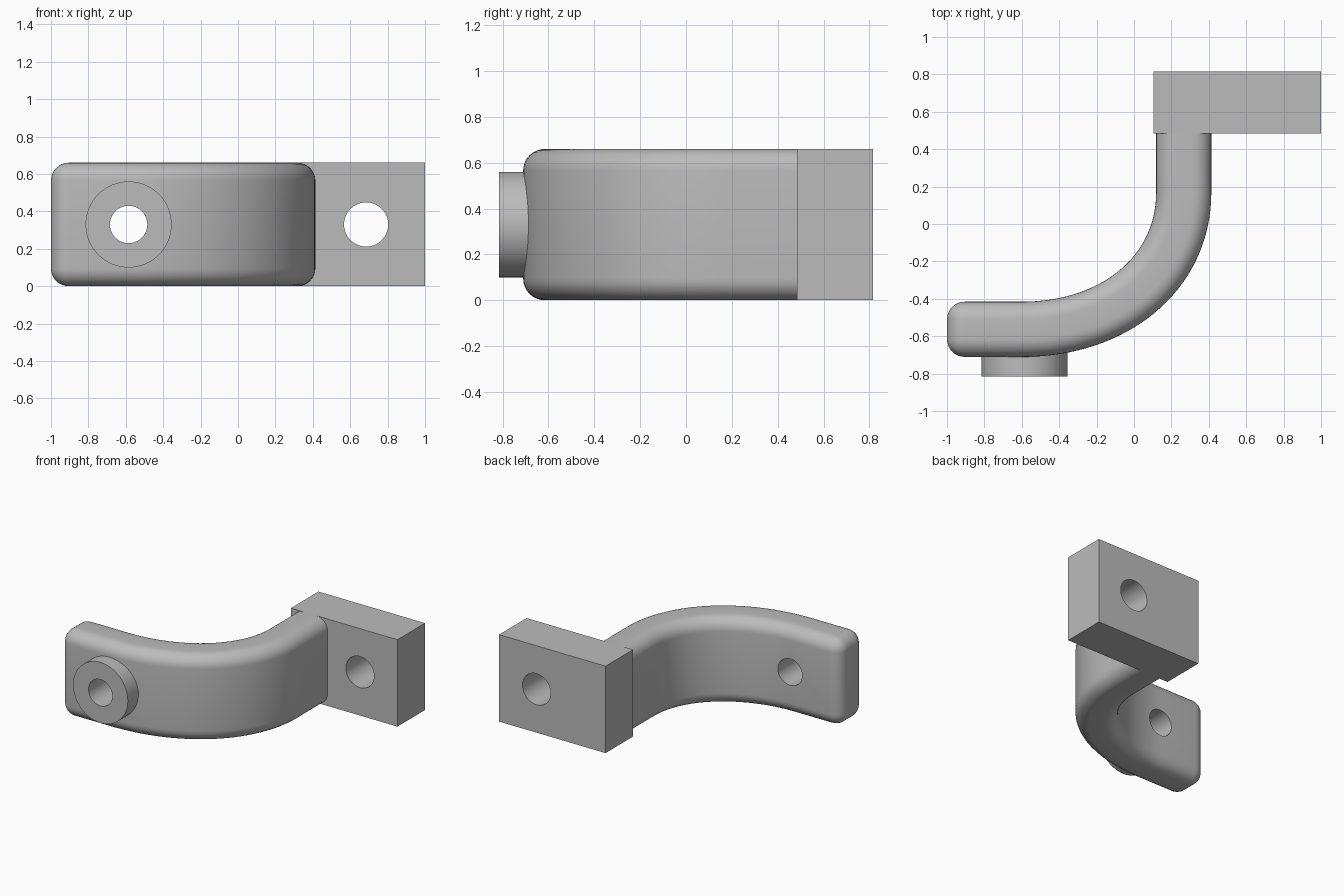
import bpy, bmesh, math
from mathutils import Vector
from mathutils.geometry import interpolate_bezier

if "Cube" in bpy.data.objects:
    bpy.data.objects.remove(bpy.data.objects["Cube"], do_unlink=True)

HEIGHT, THICK, ROUND = 0.66, 0.295, 0.095
MID = HEIGHT / 2

grey = bpy.data.materials.new("plain grey")
grey.use_nodes = True
colour = (0.5, 0.5, 0.5, 1)
grey.diffuse_color = colour
grey.node_tree.nodes["Principled BSDF"].inputs["Base Color"].default_value = colour


def finish(bm, name):
    bmesh.ops.recalc_face_normals(bm, faces=bm.faces)
    mesh = bpy.data.meshes.new(name)
    bm.to_mesh(mesh)
    bm.free()
    mesh.materials.append(grey)
    obj = bpy.data.objects.new(name, mesh)
    bpy.context.collection.objects.link(obj)
    return obj


def cylinder(name, x, y0, y1, radius):
    """Solid cylinder running along y."""
    bm = bmesh.new()
    rings = []
    for y in (y0, y1):
        ring = []
        for i in range(64):
            a = math.tau * i / 64
            ring.append(bm.verts.new((x + radius * math.cos(a), y, MID + radius * math.sin(a))))
        rings.append(ring)
    skin(bm, rings)
    return finish(bm, name)


def skin(bm, rings):
    """Join successive rings with quads and cap both ends."""
    for a, b in zip(rings, rings[1:]):
        for i in range(len(a)):
            j = (i + 1) % len(a)
            bm.faces.new((a[i], a[j], b[j], b[i]))
    bm.faces.new(rings[0])
    bm.faces.new(rings[-1])


def cut_hole(obj, x, radius):
    cutter = cylinder("hole_cutter", x, -1.2, 1.2, radius)
    cutter.hide_render = True
    mod = obj.modifiers.new("hole", "BOOLEAN")
    mod.operation, mod.solver, mod.object = "DIFFERENCE", "EXACT", cutter
    bpy.context.view_layer.objects.active = obj
    bpy.ops.object.modifier_apply(modifier=mod.name)
    bpy.data.objects.remove(cutter, do_unlink=True)


def section(inset):
    """Rounded rectangle (across, up), shrunk by inset."""
    r = ROUND - inset
    pts = []
    for sx, sz, start in ((1, 1, 0), (-1, 1, 1), (-1, -1, 2), (1, -1, 3)):
        for k in range(9):
            a = (start + k / 8) * math.pi / 2
            pts.append((sx * (THICK / 2 - ROUND) + r * math.cos(a),
                        sz * (MID - ROUND) + r * math.sin(a)))
    return pts


# Curved arm: rounded section swept along its centre line, with a rounded free end
start_y, arm_x = -0.563, 0.266
stations = []
for k in range(9):
    a = (0.04 + 0.96 * k / 8) * math.pi / 2
    stations.append((Vector((-1 + ROUND * (1 - math.sin(a)), start_y)),
                     Vector((1, 0)), ROUND * (1 - math.cos(a))))
# quarter-round profile: full inset at the tip, none where the arm begins
stations = [(Vector((-1 + ROUND * (1 - math.cos(t)), start_y)), Vector((1, 0)),
             ROUND * (1 - math.sin(t)))
            for t in (math.pi / 2 * (0.04 + 0.96 * k / 8) for k in range(9))]
bend = [p.to_2d() for p in interpolate_bezier(
    Vector((-0.6, start_y, 0)), Vector((-0.1, start_y, 0)),
    Vector((arm_x, -0.26, 0)), Vector((arm_x, 0.17, 0)), 33)]
for i, p in enumerate(bend):
    if i == 0:
        d = Vector((1, 0))
    elif i == len(bend) - 1:
        d = Vector((0, 1))
    else:
        d = (bend[i + 1] - bend[i - 1]).normalized()
    stations.append((p, d, 0))
stations.append((Vector((arm_x, 0.488)), Vector((0, 1)), 0))

bm = bmesh.new()
rings = []
for p, d, inset in stations:
    side = Vector((d.y, -d.x))
    rings.append([bm.verts.new((*(p + side * u), MID + v)) for u, v in section(inset)])
skin(bm, rings)
arm = finish(bm, "curved_arm")

# Round boss on the front of the arm
boss = cylinder("front_boss", -0.585, -0.815, -0.6, 0.23)

# Square mounting block at the back
bm = bmesh.new()
bmesh.ops.create_cube(bm, size=1)
bmesh.ops.scale(bm, vec=(0.895, 0.33, HEIGHT), verts=bm.verts)
bmesh.ops.translate(bm, vec=(0.5525, 0.65, MID), verts=bm.verts)
block = finish(bm, "mounting_block")

# Through holes
for obj, x, radius in ((arm, -0.585, 0.1), (boss, -0.585, 0.1), (block, 0.685, 0.118)):
    cut_hole(obj, x, radius)

bpy.ops.object.select_all(action="DESELECT")
for obj in (arm, boss, block):
    obj.select_set(True)
bpy.context.view_layer.objects.active = arm
bpy.ops.object.shade_smooth_by_angle(angle=math.radians(30))
